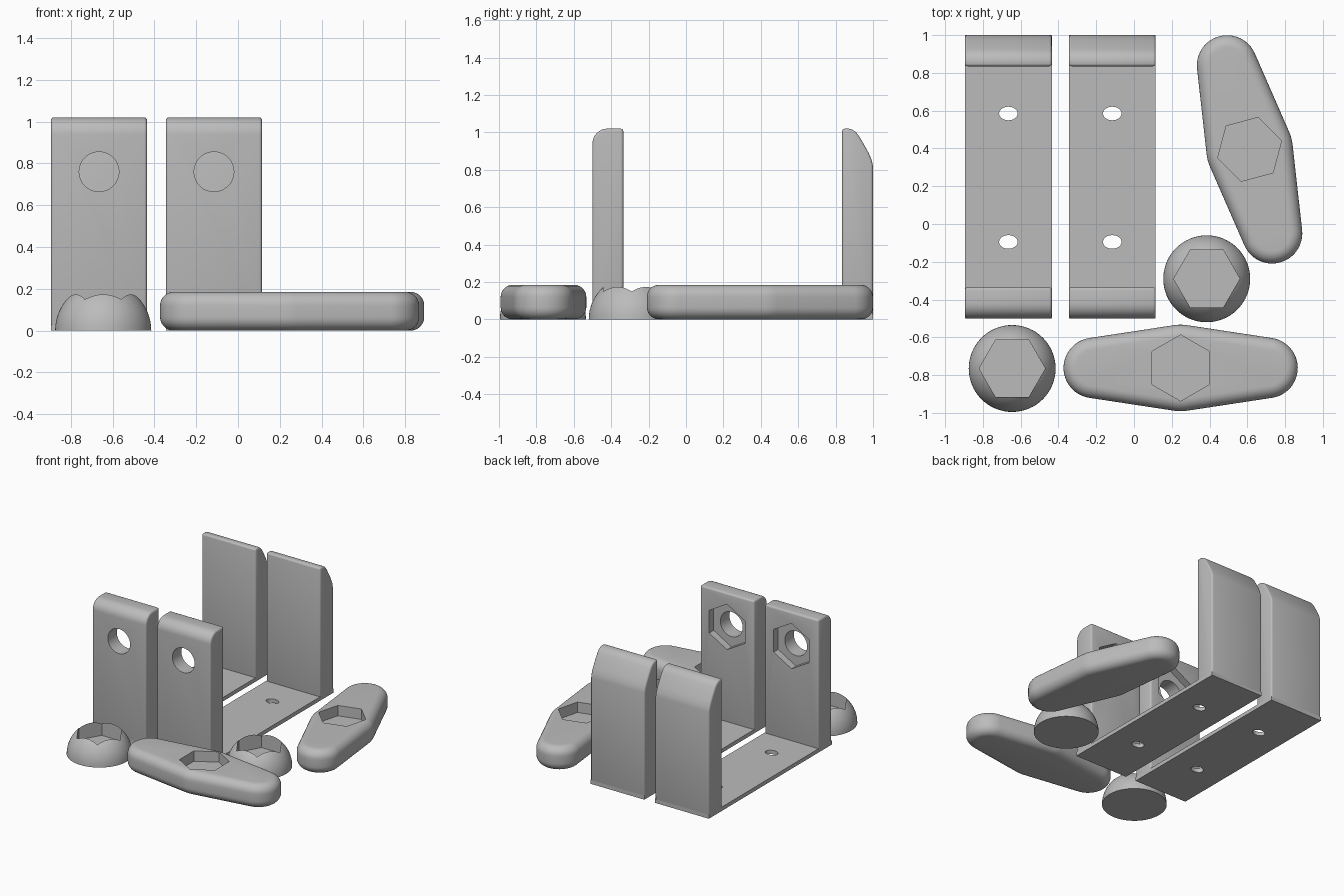
import bpy, bmesh, math
from mathutils import Matrix

if "Cube" in bpy.data.objects:
    bpy.data.objects.remove(bpy.data.objects["Cube"])

grey = bpy.data.materials.new("plain grey")
grey.diffuse_color = (0.5, 0.5, 0.5, 1)
grey.use_nodes = True
grey.node_tree.nodes["Principled BSDF"].inputs["Base Color"].default_value = grey.diffuse_color
HEX_R = 0.175


def loft(name, rings):
    """Closed solid through rings of equal length, capped at both ends."""
    bm = bmesh.new()
    rows = [[bm.verts.new(p) for p in ring] for ring in rings]
    n = len(rows[0])
    for a, b in zip(rows, rows[1:]):
        for i in range(n):
            j = (i + 1) % n
            bm.faces.new((a[i], a[j], b[j], b[i]))
    bm.faces.new(rows[0])
    bm.faces.new(rows[-1])
    bmesh.ops.recalc_face_normals(bm, faces=bm.faces)
    mesh = bpy.data.meshes.new(name)
    bm.to_mesh(mesh)
    bm.free()
    obj = bpy.data.objects.new(name, mesh)
    mesh.materials.append(grey)
    bpy.context.collection.objects.link(obj)
    return obj


def bake(obj):
    """Turn the modifier result into the object's own mesh."""
    bpy.context.view_layer.update()
    deps = bpy.context.evaluated_depsgraph_get()
    mesh = bpy.data.meshes.new_from_object(obj.evaluated_get(deps))
    obj.modifiers.clear()
    obj.data = mesh


def cut(obj, cutter):
    mod = obj.modifiers.new("cut", 'BOOLEAN')
    mod.operation = 'DIFFERENCE'
    mod.solver = 'EXACT'
    mod.object = cutter
    bake(obj)
    bpy.data.objects.remove(cutter)


def smooth(obj):
    bpy.ops.object.select_all(action='DESELECT')
    obj.select_set(True)
    bpy.context.view_layer.objects.active = obj
    bpy.ops.object.shade_smooth_by_angle(angle=math.radians(32))


def ellipse(rx, ry, n, start=0.0):
    return [(rx * math.cos(start + 2 * math.pi * i / n),
             ry * math.sin(start + 2 * math.pi * i / n)) for i in range(n)]


def z_prism(pts, x, y, z0, z1):
    return loft("cutter", [[(x + a, y + b, z) for a, b in pts] for z in (z0, z1)])


def y_prism(pts, x, z, y0, y1):
    return loft("cutter", [[(x + a, y, z + b) for a, b in pts] for y in (y0, y1)])


def wall(name, x, profile):
    """Upright cheek: side profile extruded across x with softened edges."""
    obj = loft(name, [[(x + s * 0.23, y, z) for y, z in profile] for s in (-1, 1)])
    mod = obj.modifiers.new("soft edges", 'BEVEL')
    mod.width = 0.014
    mod.segments = 3
    mod.limit_method = 'ANGLE'
    mod.angle_limit = math.radians(50)
    mod.use_clamp_overlap = False
    bake(obj)
    return obj


# Side profiles (y, z): rounded front cheek, sloped back cheek
arc = [(-0.42 - 0.08 * math.sin(t), 0.94 + 0.08 * math.cos(t))
       for t in (math.pi / 2 * i / 8 for i in range(9))]
front_profile = [(-0.335, 0.005), (-0.335, 1.02)] + arc + [(-0.5, 0.005)]
back_profile = [(0.835, 0.005), (0.835, 1.02), (0.87, 1.02), (0.89, 1.014),
                (0.908, 1.002), (0.925, 0.98), (0.95, 0.938), (0.975, 0.893),
                (0.992, 0.855), (1.0, 0.82), (1.0, 0.005)]

# Two U-shaped brackets
for side, x in (("left", -0.665), ("right", -0.115)):
    plate = [(-0.23, -0.5), (0.23, -0.5), (0.23, 1.0), (-0.23, 1.0)]
    base = z_prism(plate, x, 0, 0, 0.03)
    base.name = side + "_base_plate"
    for y in (-0.095, 0.585):
        cut(base, z_prism(ellipse(0.049, 0.036, 32), x, y, -0.1, 0.1))

    front = wall(side + "_front_wall", x, front_profile)
    cut(front, y_prism(ellipse(0.095, 0.095, 48), x, 0.76, -0.7, -0.2))
    cut(front, y_prism(ellipse(HEX_R, HEX_R, 6, math.pi / 2), x, 0.76, -0.39, -0.2))

    back = wall(side + "_back_wall", x, back_profile)
    for obj in (base, front, back):
        smooth(obj)

# Domed knobs with a hexagonal pocket
for name, x, y in (("front_knob", -0.645, -0.765), ("side_knob", 0.385, -0.29)):
    rings = []
    for i in range(15):
        t = math.pi / 2 * i / 15
        r = 0.23 * math.cos(t)
        rings.append([(x + a, y + b, 0.23 * math.sin(t)) for a, b in ellipse(r, r, 64)])
    knob = loft(name, rings)
    cut(knob, z_prism(ellipse(HEX_R, HEX_R, 6), x, y, 0.06, 0.4))
    smooth(knob)


def handle_outline(inset):
    """Hull of a large middle circle and two smaller end circles."""
    mid, end, half = 0.229 - inset, 0.16 - inset, 0.46
    tilt = math.asin((0.229 - 0.16) / half)
    pts = []
    for cx, r, a0, a1, n in ((half, end, -math.pi / 2 + tilt, math.pi / 2 - tilt, 24),
                             (0, mid, math.pi / 2 - tilt, math.pi / 2 + tilt, 4),
                             (-half, end, math.pi / 2 + tilt, 1.5 * math.pi - tilt, 24),
                             (0, mid, 1.5 * math.pi - tilt, 1.5 * math.pi + tilt, 4)):
        for i in range(n + 1):
            a = a0 + (a1 - a0) * i / n
            pts.append((cx + r * math.cos(a), r * math.sin(a)))
    return pts


# Rounded handles with a hexagonal pocket
R, TOP = 0.065, 0.185
steps = [math.pi / 2 * i / 7 for i in range(8)]
levels = [(R - R * math.sin(t), R - R * math.cos(t)) for t in steps]
levels += [(d, TOP - z) for d, z in reversed(levels)]
for name, x, y, turn in (("front_handle", 0.247, -0.762, 0),
                         ("side_handle", 0.612, 0.395, 105)):
    handle = loft(name, [[(a, b, z) for a, b in handle_outline(d)] for d, z in levels])
    cut(handle, z_prism(ellipse(HEX_R, HEX_R, 6, math.pi / 2), 0, 0, 0.105, 0.4))
    handle.data.transform(Matrix.Translation((x, y, 0))
                          @ Matrix.Rotation(math.radians(turn), 4, 'Z'))
    smooth(handle)
